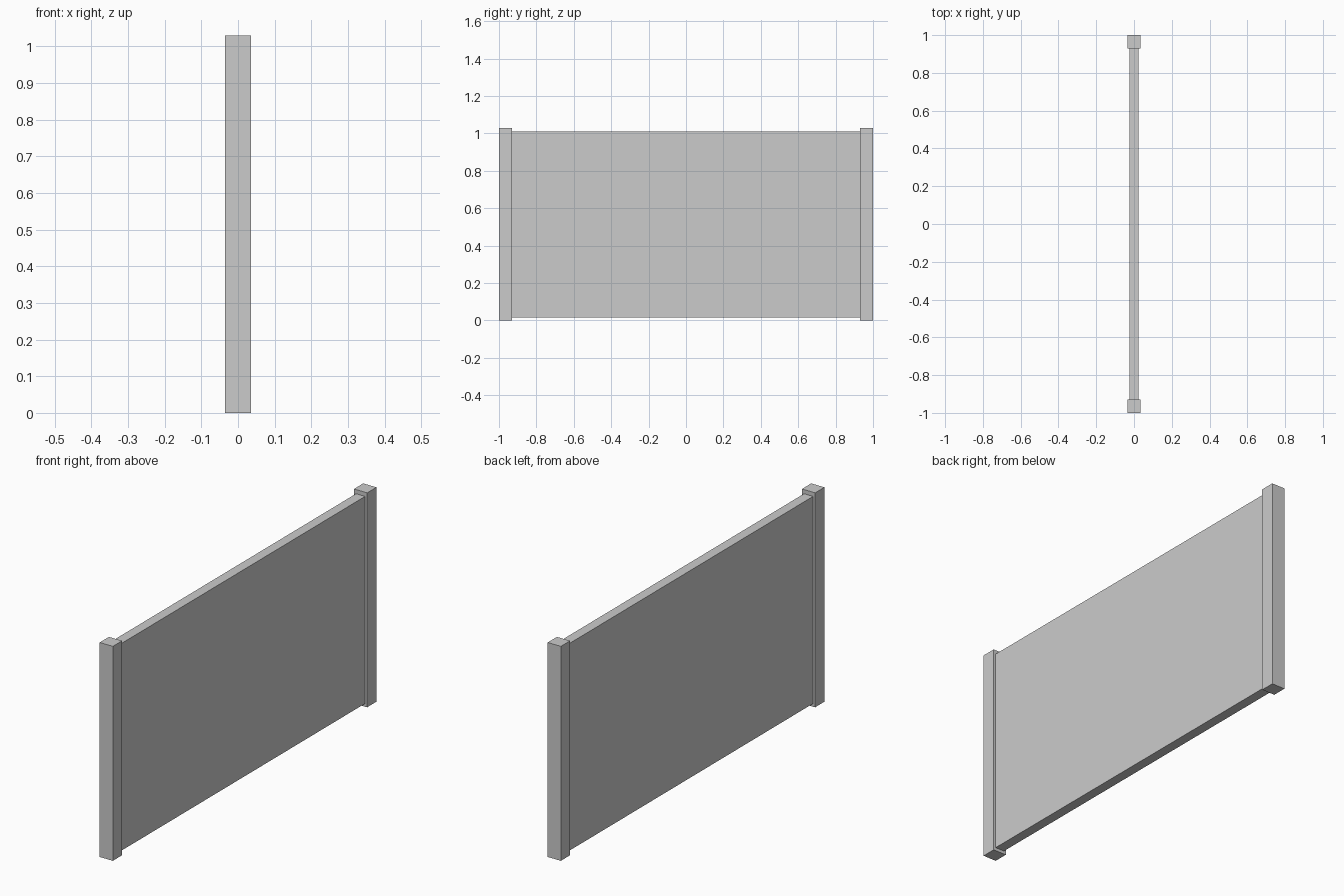
import bpy

if "Cube" in bpy.data.objects:
    bpy.data.objects.remove(bpy.data.objects["Cube"])


def box(name, lo, hi):
    """Add a box spanning two opposite corners."""
    centre = [(a + b) / 2 for a, b in zip(lo, hi)]
    bpy.ops.mesh.primitive_cube_add(size=1, location=centre)
    obj = bpy.context.object
    obj.name = name
    obj.scale = [b - a for a, b in zip(lo, hi)]
    bpy.ops.object.transform_apply(location=False, rotation=False, scale=True)
    return obj


POST = 0.07      # square post width
INNER = 1 - POST  # inner face of each post

# End posts
for name, y in (("front_post", -1.0), ("back_post", INNER)):
    box(name, (-POST / 2, y, 0), (POST / 2, y + POST, 1.03))

# Flat panel between the posts, raised slightly off the ground
box("fence_panel", (-0.024, -INNER, 0.015), (0.024, INNER, 1.01))
